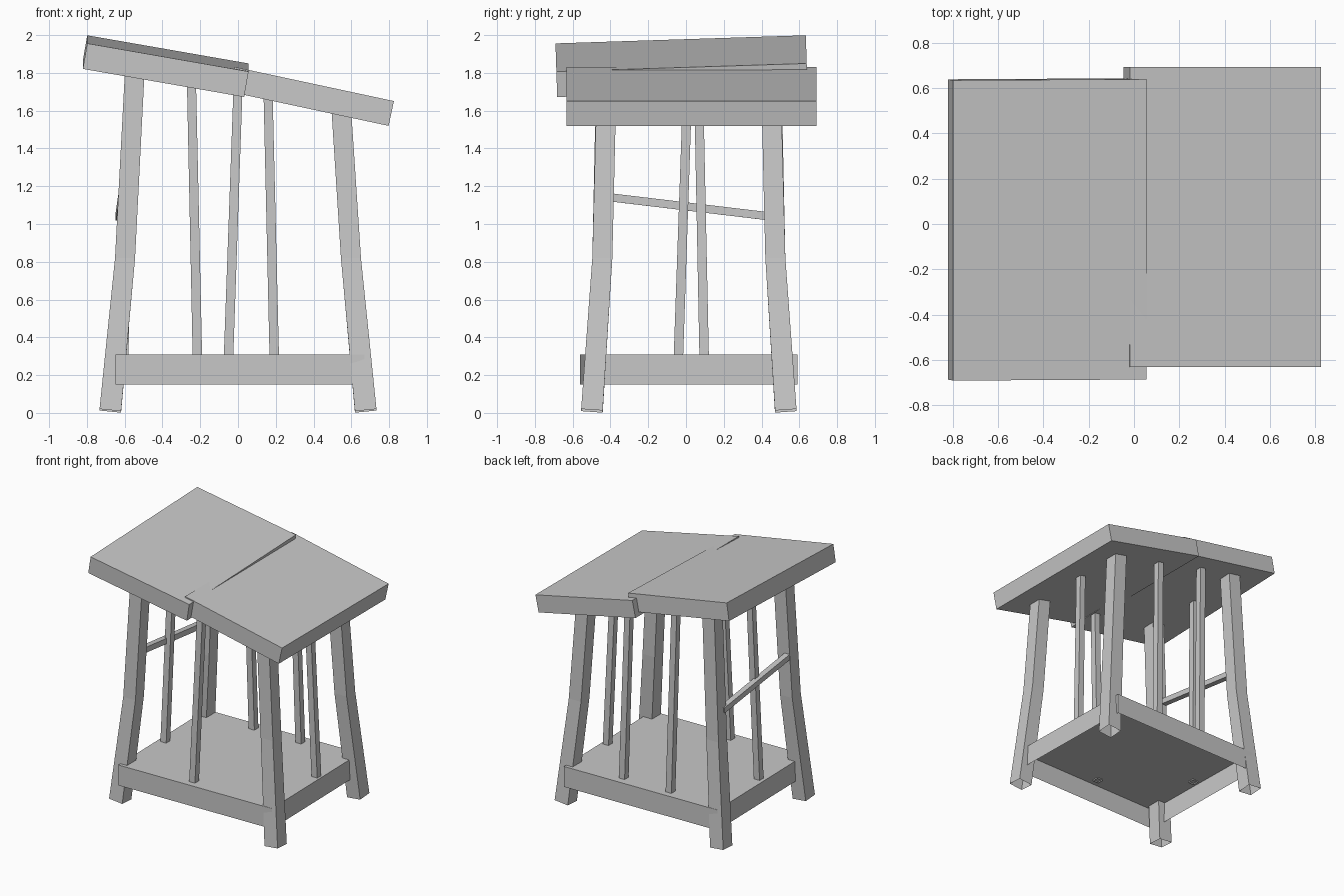
import bpy
import bmesh
from math import radians
from mathutils import Matrix, Vector

if "Cube" in bpy.data.objects:
    bpy.data.objects.remove(bpy.data.objects["Cube"])

grey = bpy.data.materials.new("plain_grey")
grey.diffuse_color = (0.58, 0.58, 0.58, 1)
grey.use_nodes = True
grey.node_tree.nodes["Principled BSDF"].inputs["Base Color"].default_value = grey.diffuse_color

YC = 0.015  # middle of the frame in y


def finish(name, bm):
    mesh = bpy.data.meshes.new(name)
    bm.to_mesh(mesh)
    bm.free()
    mesh.materials.append(grey)
    obj = bpy.data.objects.new(name, mesh)
    bpy.context.collection.objects.link(obj)
    return obj


def box(name, center, size, rot=Matrix(), open_below=False):
    bm = bmesh.new()
    m = Matrix.Translation(center) @ rot @ Matrix.Diagonal((*size, 1))
    bmesh.ops.create_cube(bm, size=1, matrix=m)
    bm.normal_update()
    if open_below:
        under = [f for f in bm.faces if f.normal.z < -0.9]
        bmesh.ops.delete(bm, geom=under, context="FACES_ONLY")
    return finish(name, bm)


def post(name, sections, foot_tilt=(0, 0)):
    """Open-ended square post through (x, y, z, half width) sections; the foot may be slanted."""
    bm = bmesh.new()
    rings = []
    for i, (x, y, z, h) in enumerate(sections):
        tx, ty = foot_tilt if i == 0 else (0, 0)
        rings.append([bm.verts.new((x + a * h, y + b * h, z + a * h * tx + b * h * ty))
                      for a, b in ((-1, -1), (1, -1), (1, 1), (-1, 1))])
    for lo, hi in zip(rings, rings[1:]):
        for k in range(4):
            n = (k + 1) % 4
            bm.faces.new((lo[k], lo[n], hi[n], hi[k]))
    return finish(name, bm)


# Four splayed legs with a bend, the left pair taller
for sx, side, top in ((-1, "left", 1.82), (1, "right", 1.62)):
    for sy, end in ((-1, "front"), (1, "back")):
        post(f"leg_{end}_{side}",
             [(sx * 0.676, YC + sy * 0.513, 0.011, 0.057),
              (sx * 0.598, YC + sy * 0.458, 0.82, 0.053),
              (sx * 0.546, YC + sy * 0.438, top, 0.052)],
             (sx * 0.1, sy * 0.07))

# Low platform, hollow underneath and very slightly turned
box("platform", (0, YC, 0.23), (1.318, 1.126, 0.16),
    Matrix.Rotation(radians(1.1), 4, "Z"), open_below=True)

# Thin upright spindles: foot x, y and head x, y, z
spindles = {
    "front": (-0.05, -0.475, 0.0, -0.445, 1.72),
    "back_left": (-0.215, 0.50, -0.247, 0.475, 1.78),
    "back_right": (0.192, 0.50, 0.159, 0.475, 1.70),
    "left": (-0.605, -0.04, -0.57, 0.012, 1.82),
    "right": (0.615, 0.096, 0.57, 0.069, 1.62),
}
for name, (x0, y0, x1, y1, z1) in spindles.items():
    post(f"spindle_{name}", [(x0, y0, 0.30, 0.025), (x1, y1, z1, 0.024)])

# Sloping side rail on the left
box("side_rail", (-0.618, 0.01, 1.092), (0.044, 0.88, 0.043),
    Matrix.Rotation(radians(1), 4, "Z") @ Matrix.Rotation(radians(-6.8), 4, "X"))


# Two overlapping tilted top boards, placed by the middle of their upper face
def board(name, top_center, size, pitch, roll):
    rot = Matrix.Rotation(radians(roll), 4, "X") @ Matrix.Rotation(radians(pitch), 4, "Y")
    center = Vector(top_center) + rot @ Vector((0, 0, -size[2] / 2))
    return box(name, center, size, rot)


board("top_board_left", (-0.371, -0.026, 1.903), (0.867, 1.326, 0.137), 9.9, 1.85)
board("top_board_right", (0.404, 0.03, 1.741), (0.862, 1.324, 0.134), 12.1, 0)
